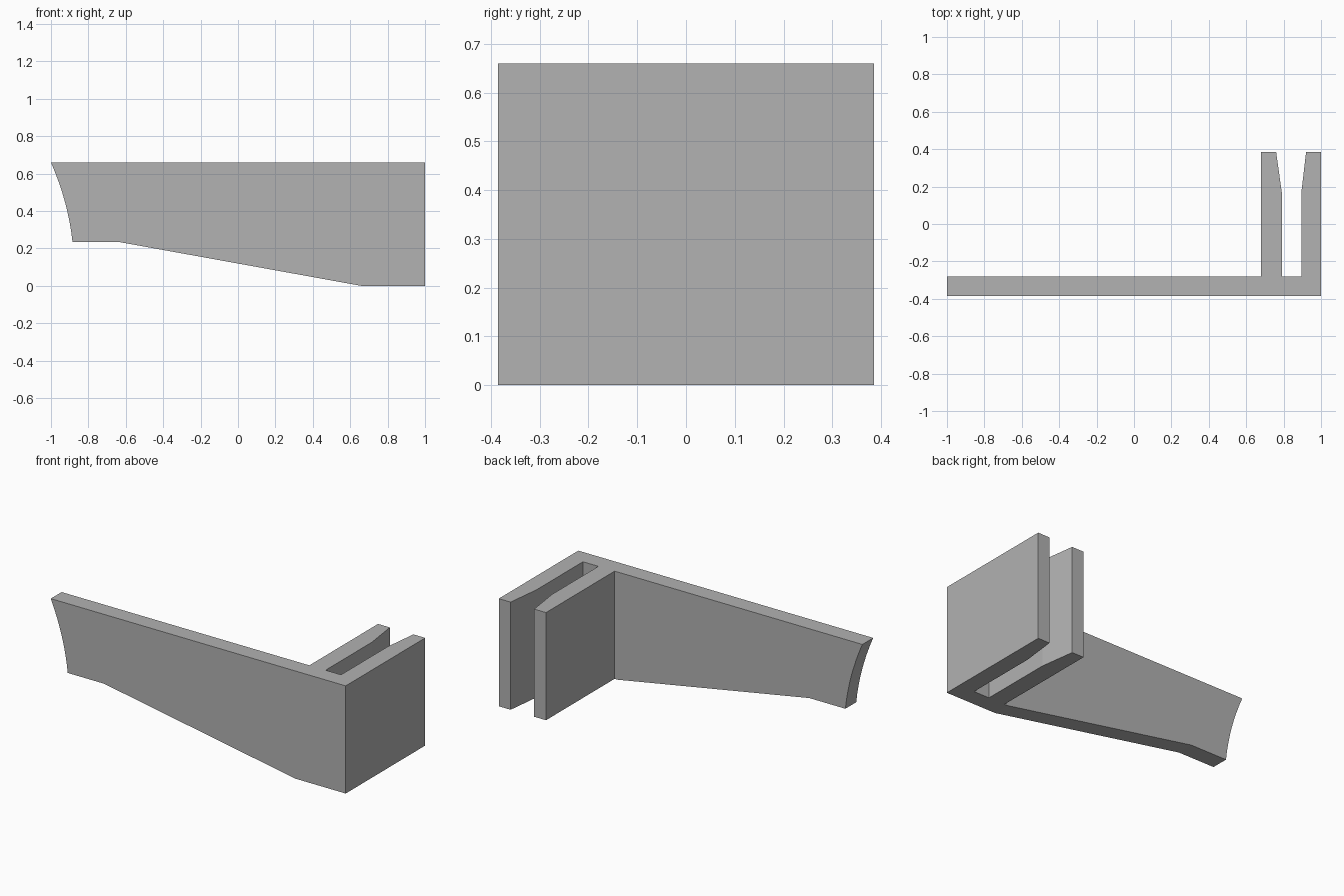
import bpy
import bmesh

if "Cube" in bpy.data.objects:
    bpy.data.objects.remove(bpy.data.objects["Cube"])

HEIGHT = 0.66
LIP_Z = 0.235

gray = bpy.data.materials.new("plain gray")
gray.use_nodes = True
color = (0.445, 0.445, 0.445, 1)
gray.diffuse_color = color
gray.node_tree.nodes["Principled BSDF"].inputs["Base Color"].default_value = color


def extrude(name, points, offset):
    """Fill an outline and extrude it into a closed solid."""
    bm = bmesh.new()
    face = bm.faces.new([bm.verts.new(p) for p in points])
    result = bmesh.ops.extrude_face_region(bm, geom=[face])
    moved = [v for v in result["geom"] if isinstance(v, bmesh.types.BMVert)]
    bmesh.ops.translate(bm, verts=moved, vec=offset)
    bmesh.ops.recalc_face_normals(bm, faces=bm.faces)
    mesh = bpy.data.meshes.new(name)
    bm.to_mesh(mesh)
    bm.free()
    mesh.materials.append(gray)
    obj = bpy.data.objects.new(name, mesh)
    bpy.context.collection.objects.link(obj)
    return obj


# Plan outline: long arm with two prongs that flare open at the slot mouth
plan = [(-1.1, -0.385), (1, -0.385), (1, 0.385), (0.92, 0.385),
        (0.895, 0.17), (0.895, -0.28), (0.79, -0.28), (0.79, 0.17),
        (0.76, 0.385), (0.68, 0.385), (0.68, -0.28), (-1.1, -0.28)]
bracket = extrude("clip_bracket", [(x, y, 0) for x, y in plan], (0, 0, HEIGHT))

# Side profile: tapered underside and a curved free end
profile = [(1.2, -0.098), (1.2, 0.8)]
for i in range(10, -1, -1):
    t = i / 8
    x = -0.885 - 0.115 * t + 0.07 * t * (1 - t)
    profile.append((x, LIP_Z + (HEIGHT - LIP_Z) * t))
profile.append((-0.64, LIP_Z))
cutter = extrude("profile_cutter", [(x, -0.6, z) for x, z in profile], (0, 1.2, 0))
cutter.hide_render = True

# Trim the plan solid to the profile
trim = bracket.modifiers.new("trim", "BOOLEAN")
trim.operation = "INTERSECT"
trim.solver = "EXACT"
trim.object = cutter
bpy.context.view_layer.objects.active = bracket
bracket.select_set(True)
bpy.ops.object.modifier_apply(modifier=trim.name)
bpy.data.objects.remove(cutter)
